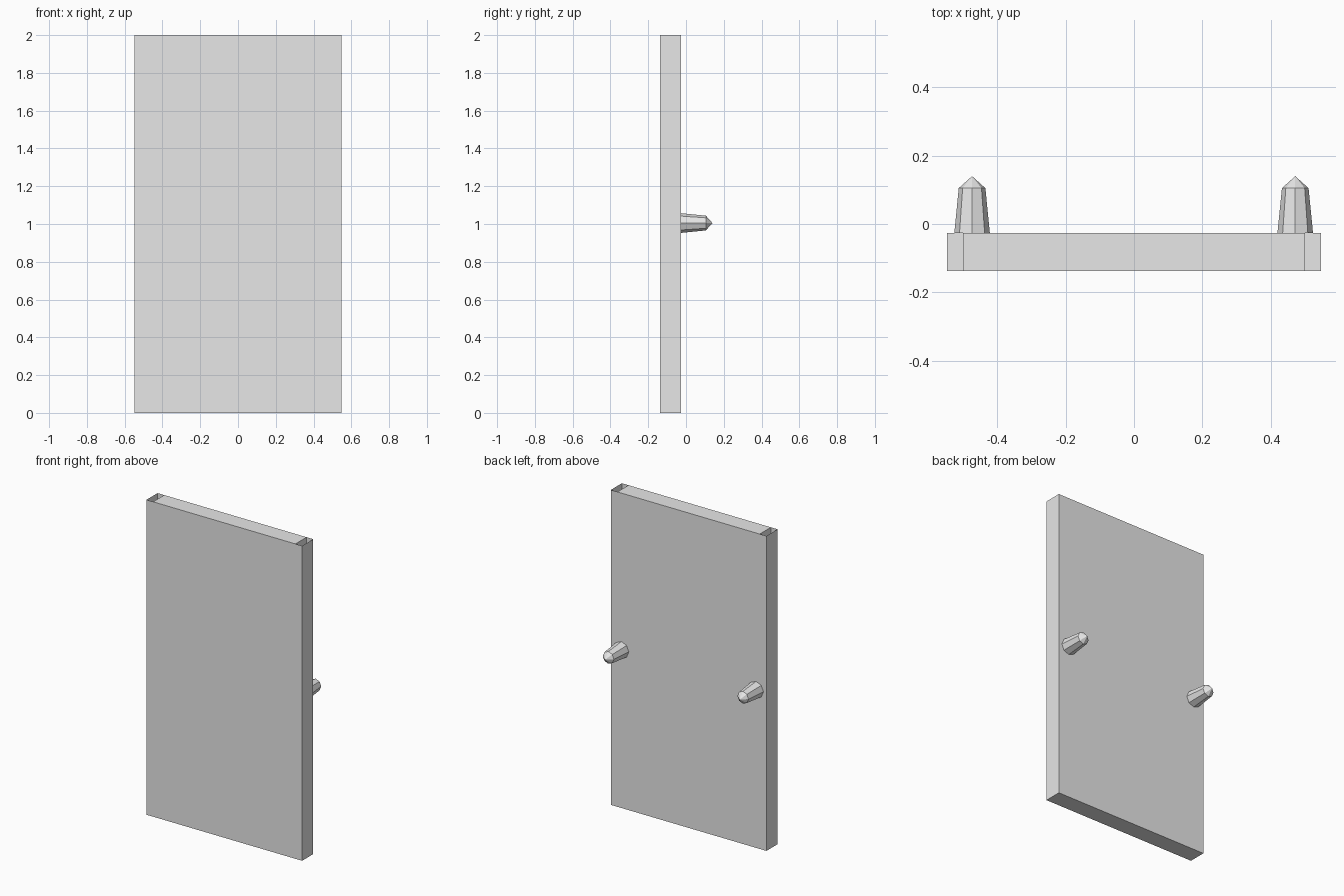
import bpy, bmesh, math
from mathutils import Matrix

cube = bpy.data.objects.get("Cube")
if cube:
    bpy.data.objects.remove(cube, do_unlink=True)

# Single plain grey
grey = bpy.data.materials.new("light grey")
grey.use_nodes = True
colour = (0.8, 0.8, 0.8, 1)
grey.diffuse_color = colour
grey.node_tree.nodes["Principled BSDF"].inputs["Base Color"].default_value = colour


def add_object(name, bm):
    mesh = bpy.data.meshes.new(name)
    bm.to_mesh(mesh)
    bm.free()
    mesh.materials.append(grey)
    obj = bpy.data.objects.new(name, mesh)
    bpy.context.collection.objects.link(obj)
    return obj


# Panel: thin-walled slab with a solid core and an open slot at each end of the top
xs = (-0.547, -0.5, 0.5, 0.547)
y0, y1, z1 = -0.138, -0.026, 2.0
bm = bmesh.new()
v = {(i, j, k): bm.verts.new((x, y, z))
     for i, x in enumerate(xs)
     for j, y in enumerate((y0, y1))
     for k, z in enumerate((0, z1))}


def face(*keys):
    bm.faces.new([v[k] for k in keys])


for i in range(3):
    n = i + 1
    face((i, 0, 0), (n, 0, 0), (n, 0, 1), (i, 0, 1))      # front
    face((n, 1, 0), (i, 1, 0), (i, 1, 1), (n, 1, 1))      # back
    face((i, 1, 0), (n, 1, 0), (n, 0, 0), (i, 0, 0))      # bottom
face((1, 0, 1), (2, 0, 1), (2, 1, 1), (1, 1, 1))          # top of the core
for i in (0, 1):                                          # walls facing -x
    face((i, 1, 0), (i, 0, 0), (i, 0, 1), (i, 1, 1))
for i in (2, 3):                                          # walls facing +x
    face((i, 0, 0), (i, 1, 0), (i, 1, 1), (i, 0, 1))
add_object("panel", bm)


# Pegs: tapered eight-sided shafts with pointed ends, on the back
def peg(name, x):
    bm = bmesh.new()
    shaft, tip = 0.131, 0.035
    bmesh.ops.create_cone(bm, cap_ends=False, segments=8, radius1=0.052,
                          radius2=0.039, depth=shaft,
                          matrix=Matrix.Translation((0, 0, shaft / 2)))
    bmesh.ops.create_cone(bm, cap_ends=False, segments=8, radius1=0.039,
                          radius2=0, depth=tip,
                          matrix=Matrix.Translation((0, 0, shaft + tip / 2)))
    bmesh.ops.remove_doubles(bm, verts=bm.verts, dist=0.0005)
    place = Matrix.Translation((x, y1, 1.005)) @ Matrix.Rotation(-math.pi / 2, 4, "X")
    bmesh.ops.transform(bm, matrix=place, verts=bm.verts)
    add_object(name, bm)


peg("left_peg", 0.472)
peg("right_peg", -0.474)
